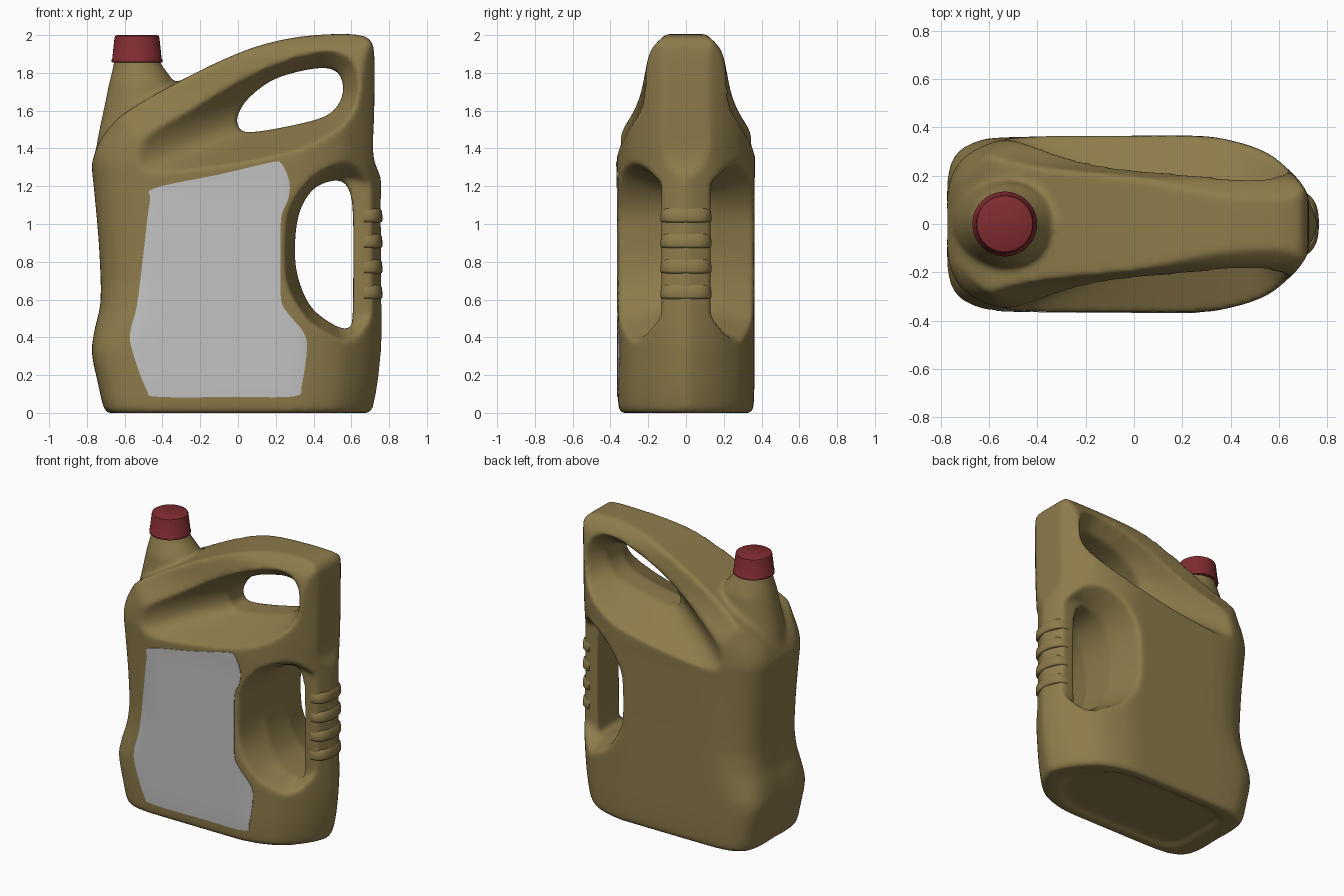
import bpy, bmesh, math

if "Cube" in bpy.data.objects:
    bpy.data.objects.remove(bpy.data.objects["Cube"])


def material(name, rgb):
    m = bpy.data.materials.new(name)
    m.use_nodes = True
    m.diffuse_color = (*rgb, 1)
    bsdf = m.node_tree.nodes["Principled BSDF"]
    bsdf.inputs["Base Color"].default_value = (*rgb, 1)
    bsdf.inputs["Roughness"].default_value = 0.5
    return m


tan = material("olive tan plastic", (0.27, 0.20, 0.07))
red = material("dark red plastic", (0.22, 0.025, 0.03))
grey = material("light grey label", (0.54, 0.54, 0.54))


def spline(pts, steps=5, closed=True):
    """Smooth curve through points of any dimension."""
    n, out = len(pts), []
    get = lambda i: pts[i % n] if closed else pts[max(0, min(n - 1, i))]
    for i in range(n if closed else n - 1):
        quad = [get(i + k) for k in (-1, 0, 1, 2)]
        for s in range(steps):
            t = s / steps
            out.append(tuple(b + t / 2 * (c - a + t * (2 * a - 5 * b + 4 * c - d
                       + t * (3 * (b - c) + d - a))) for a, b, c, d in zip(*quad)))
    return out if closed else out + [pts[-1]]


def loft(name, rings, mat=None):
    """Closed solid through a stack of rings."""
    bm = bmesh.new()
    rows = [[bm.verts.new(p) for p in ring] for ring in rings]
    for a, b in zip(rows, rows[1:]):
        for i in range(len(a)):
            j = (i + 1) % len(a)
            bm.faces.new((a[i], a[j], b[j], b[i]))
    bm.faces.new(rows[0])
    bm.faces.new(rows[-1])
    bmesh.ops.recalc_face_normals(bm, faces=bm.faces)
    mesh = bpy.data.meshes.new(name)
    bm.to_mesh(mesh)
    bm.free()
    obj = bpy.data.objects.new(name, mesh)
    bpy.context.collection.objects.link(obj)
    if mat:
        mesh.materials.append(mat)
    return obj


def side_loft(name, layers):
    """Loft of x-z outlines placed at given y."""
    return loft(name, [[(x, y, z) for x, z in outline] for y, outline in layers])


def disc(cx, z, rx, ry, power=1.0, n=64):
    bend = lambda c: math.copysign(abs(c) ** power, c)
    return [(cx + rx * bend(math.cos(math.tau * i / n)), ry * bend(math.sin(math.tau * i / n)), z)
            for i in range(n)]


def apply(obj, kind, **settings):
    mod = obj.modifiers.new(kind, kind)
    for key, value in settings.items():
        setattr(mod, key, value)
    bpy.context.view_layer.objects.active = obj
    bpy.ops.object.modifier_apply(modifier=mod.name)


def boolean(obj, tool, operation):
    apply(obj, "BOOLEAN", object=tool, operation=operation, solver="EXACT")
    bpy.data.objects.remove(tool)


def duplicate(obj, name):
    new = obj.copy()
    new.data = obj.data.copy()
    new.name = name
    bpy.context.collection.objects.link(new)
    return new


def smooth(obj, angle=40):
    bpy.ops.object.select_all(action="DESELECT")
    obj.select_set(True)
    bpy.context.view_layer.objects.active = obj
    bpy.ops.object.shade_smooth_by_angle(angle=math.radians(angle))


# Body: plan outline (fraction of length, fraction of half width) stacked by height;
# the left corners are square at the foot and rounder above, the top is pinched to a spine
right_end = [(1, 0), (.985, .2), (.955, .42), (.91, .63), (.85, .82), (.76, .95), (.66, 1)]


def plan_outline(left_end):
    half = right_end + left_end
    return spline(half + [(0, 0)] + [(x, -y) for x, y in half[:0:-1]], 3)


square = plan_outline([(.4, 1), (.15, .99), (.07, .93), (.02, .78), (0, .5)])
rounder = plan_outline([(.4, 1), (.18, .98), (.07, .83), (.02, .62), (0, .34)])
# height, left end, right end, half width
levels = [(0, -.685, .695, .34), (.03, -.71, .715, .357), (.16, -.74, .74, .362), (.32, -.772, .757, .362),
          (.45, -.755, .762, .362), (.6, -.725, .76, .362), (.9, -.735, .757, .362), (1.2, -.762, .757, .363),
          (1.32, -.772, .76, .366), (1.41, -.752, .765, .362), (1.5, -.71, .765, .333), (1.6, -.67, .765, .275),
          (1.7, -.64, .765, .237), (1.85, -.62, .765, .207), (1.92, -.62, .765, .185), (1.97, -.62, .765, .145),
          (2.03, -.62, .765, .075)]
rings = []
for z, a, b, w in spline(levels, 3, False):
    full = w if z < 1.35 else .365
    k = max(0, min(1, (z - .35) / .35))
    rings.append([(a + (b - a) * (u + k * (p - u)), max(-w, min(w, full * (v + k * (q - v)))), z)
                  for (u, v), (p, q) in zip(square, rounder)])
body = loft("jug_body", rings, tan)

# Sloping top line and upright back edge above the side handle
top = spline([(-.9, 1.0), (-.8, 1.24), (-.745, 1.41), (-.68, 1.51), (-.58, 1.6), (-.33, 1.745), (-.1, 1.86),
              (.1, 1.94), (.3, 1.987), (.5, 2.005), (.64, 2.0), (.702, 1.97), (.722, 1.88), (.721, 1.6),
              (.716, 1.37), (.755, 1.25), (.82, 1.1)], 5, False)
outline = [(-.9, -.1)] + top + [(.9, -.1)]
boolean(body, side_loft("top_trim", [(-.6, outline), (.6, outline)]), "INTERSECT")

# Neck
neck = loft("neck", [disc(cx, z, r, r * .92) for cx, z, r in
                     [(-.515, 1.33, .25), (-.512, 1.5, .222), (-.508, 1.62, .2), (-.506, 1.74, .178),
                      (-.518, 1.79, .153), (-.534, 1.85, .124), (-.534, 1.88, .12)]])
boolean(body, neck, "UNION")

# Upper grip: scoop on each side narrowing to a short tunnel
hole = spline([(0, 1.52), (.05, 1.485), (.28, 1.52), (.48, 1.58), (.555, 1.69), (.53, 1.8),
               (.42, 1.825), (.2, 1.77), (.06, 1.67), (0, 1.58)])
scoop = spline([(-.53, 1.28), (-.2, 1.29), (.2, 1.36), (.5, 1.46), (.7, 1.62), (.71, 1.95),
                (.52, 2.08), (.1, 1.9), (-.28, 1.69), (-.53, 1.45)])
boolean(body, side_loft("upper_scoop", [(-.45, scoop), (-.37, scoop), (-.08, hole), (.08, hole),
                                        (.37, scoop), (.45, scoop)]), "DIFFERENCE")

# Side grip: hole plus a recess on each side running out past the handle
grip = spline([(.605, .49), (.58, .447), (.5, .47), (.38, .57), (.31, .75), (.305, .95), (.34, 1.1),
               (.42, 1.2), (.54, 1.23), (.595, 1.16), (.61, 1.0), (.61, .7)])
boolean(body, side_loft("grip_hole", [(-.3, grip), (.3, grip)]), "DIFFERENCE")
inner = spline([(1, .66), (.7, .52), (.57, .45), (.5, .475), (.38, .57), (.305, .75), (.305, .95), (.34, 1.1),
                (.42, 1.2), (.54, 1.24), (.7, 1.21), (1, 1.13)])
outer = spline([(1, .22), (.75, .28), (.6, .325), (.48, .4), (.36, .5), (.26, .68), (.25, .95), (.28, 1.1),
                (.4, 1.26), (.6, 1.38), (.75, 1.43), (1, 1.5)])
for s in (-1, 1):
    boolean(body, side_loft("grip_recess", [(s * .13, inner), (s * .37, outer), (s * .45, outer)]),
            "DIFFERENCE")

# Shallow recess under the base
base = [[(k * (-.69 + 1.38 * u), k * .35 * v, z) for u, v in square]
        for k, z in ((.86, -.05), (.84, .0), (.76, .022))]
boolean(body, loft("base_recess", base), "DIFFERENCE")

# Soften every edge as moulded plastic
apply(body, "REMESH", mode="VOXEL", voxel_size=.014)
apply(body, "SMOOTH", factor=.5, iterations=10)
body.data.materials.clear()
body.data.materials.append(tan)
smooth(body, 60)

# Thin label following the front surface
label_edge = spline([(-.44, 1.19), (-.1, 1.262), (.17, 1.325), (.23, 1.32), (.272, 1.22), (.265, 1.13),
                     (.228, 1.03), (.225, .8), (.228, .6), (.27, .52), (.345, .43), (.365, .34), (.338, .15),
                     (.3, .088), (0, .085), (-.42, .085), (-.485, .125), (-.56, .33), (-.57, .43),
                     (-.535, .57), (-.5, .85), (-.467, 1.12)], 4)
label = duplicate(body, "front_label")
for v in label.data.vertices:
    v.co.y *= 1.01
boolean(label, side_loft("label_cutter", [(-.5, label_edge), (-.28, label_edge)]), "INTERSECT")
boolean(label, duplicate(body, "label_backing"), "DIFFERENCE")
label.data.materials.clear()
label.data.materials.append(grey)
smooth(label, 30)

# Finger ribs wrapped round the outside of the side handle
for i in range(4):
    z = .64 + .135 * i
    rib = loft("grip_rib_%d" % (i + 1),
               [[(max(x, .668), y, h) for x, y, h in disc(.665, z + dz, .1 * k, .136 * k, .8)] for dz, k in
                ((-.036, .9), (-.033, .97), (-.024, 1), (0, .995), (.025, .96), (.038, .88))], tan)
    smooth(rib, 50)

# Screw cap
cap = loft("screw_cap", [disc(-.535, z, r, r) for z, r in
                         ((1.855, .127), (1.857, .134), (1.87, .134), (1.874, .131),
                          (1.985, .119), (1.995, .116), (2.0, .108))], red)
smooth(cap, 35)
